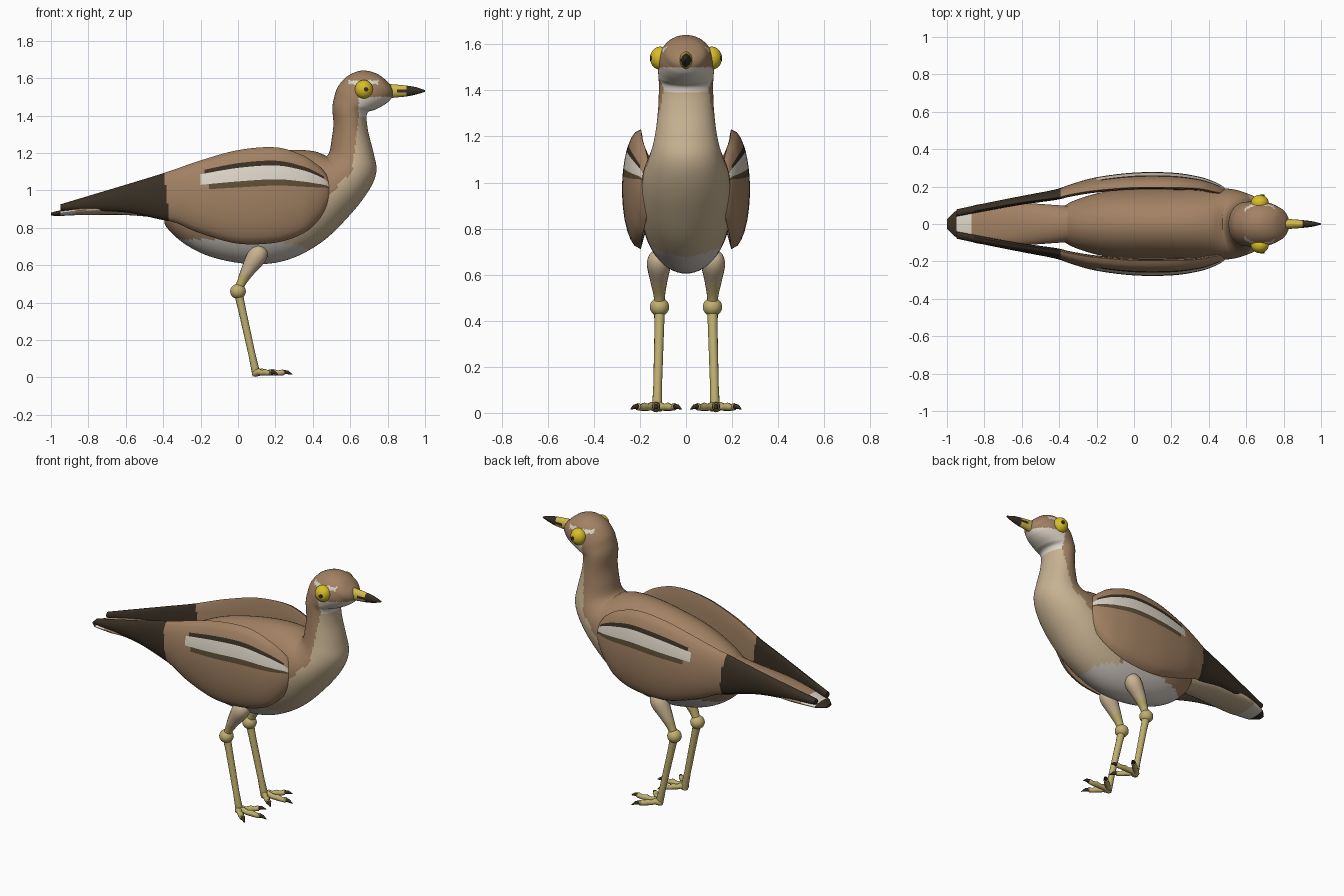
import bpy, bmesh, math
from mathutils import Vector

if "Cube" in bpy.data.objects:
    bpy.data.objects.remove(bpy.data.objects["Cube"])

COLOURS = {
    "brown": (0.36, 0.22, 0.125), "tan": (0.58, 0.45, 0.29), "white": (0.72, 0.66, 0.57),
    "dark": (0.04, 0.028, 0.017), "dark_brown": (0.11, 0.075, 0.036),
    "leg_yellow": (0.52, 0.43, 0.16), "eye_yellow": (0.70, 0.52, 0.02),
    "beak_yellow": (0.65, 0.50, 0.07), "belly_grey": (0.62, 0.57, 0.52),
}
NAMES = list(COLOURS)
MATS = []
for n, c in COLOURS.items():
    m = bpy.data.materials.new(n)
    m.diffuse_color = (*c, 1)
    m.use_nodes = True
    m.node_tree.nodes["Principled BSDF"].inputs["Base Color"].default_value = m.diffuse_color
    MATS.append(m)


def smooth_rows(rows, steps):
    """Catmull-Rom interpolation of rows of numbers."""
    out = []
    for i in range(len(rows) - 1):
        p0, p1, p2, p3 = (rows[max(0, min(len(rows) - 1, i + k))] for k in (-1, 0, 1, 2))
        for s in range(steps):
            t = s / steps
            out.append([0.5 * (2 * b + (c - a) * t + (2 * a - 5 * b + 4 * c - d) * t * t
                               + (3 * b - a - 3 * c + d) * t ** 3)
                        for a, b, c, d in zip(p0, p1, p2, p3)])
    return out + [list(rows[-1])]


def loft(name, rings, rule, angle=40):
    """Skin closed rings; rule(centre, normal, column) gives a colour name."""
    bm = bmesh.new()
    vs = [[bm.verts.new(p) for p in r] for r in rings]
    n = len(vs[0])
    col = {}
    for a, b in zip(vs, vs[1:]):
        for j in range(n):
            f = bm.faces.new((a[j], a[(j + 1) % n], b[(j + 1) % n], b[j]))
            col[f] = j
    for end in (vs[0], vs[-1]):
        col[bm.faces.new(end)] = -1
    bmesh.ops.recalc_face_normals(bm, faces=bm.faces[:])
    for f in bm.faces:
        f.smooth = True
        f.material_index = NAMES.index(rule(f.calc_center_median(), f.normal, col[f]))
    me = bpy.data.meshes.new(name)
    bm.to_mesh(me)
    bm.free()
    for m in MATS:
        me.materials.append(m)
    me.set_sharp_from_angle(angle=math.radians(angle))
    ob = bpy.data.objects.new(name, me)
    bpy.context.collection.objects.link(ob)
    return ob


def section(xb, zb, xf, zf, w, n):
    """Ellipse spanning a back point and a front point in the side plane."""
    ring = []
    for k in range(n):
        a = 2 * math.pi * k / n
        c = math.cos(a) / 2
        ring.append(((xb + xf) / 2 + (xb - xf) * c, w * math.sin(a), (zb + zf) / 2 + (zb - zf) * c))
    return ring


def tube(name, pts, rule, n=12):
    """Round limb through (x, y, z, radius) points."""
    rings = []
    for i, p in enumerate(pts):
        d = Vector(pts[min(i + 1, len(pts) - 1)][:3]) - Vector(pts[max(i - 1, 0)][:3])
        q = d.to_track_quat('Z', 'Y')
        rings.append([Vector(p[:3]) + q @ Vector((p[3] * math.cos(t), p[3] * math.sin(t), 0))
                      for t in (2 * math.pi * k / n for k in range(n))])
    return loft(name, rings, rule)


def ball(name, centre, size, colour):
    rings = [[(centre[0] + size[0] * math.sin(u) * math.cos(v), centre[1] + size[1] * math.sin(u) * math.sin(v),
               centre[2] + size[2] * math.cos(u)) for v in (2 * math.pi * k / 24 for k in range(24))]
             for u in (math.pi * (0.02 + 0.96 * i / 14) for i in range(15))]
    return loft(name, rings, lambda c, nn, j: colour, 60)


# Body, neck and head: back point, front point, half width
BODY = [
    (-.40, .90, -.395, .85, .03), (-.38, .98, -.38, .80, .09), (-.28, 1.06, -.28, .71, .14),
    (-.10, 1.14, -.13, .64, .18), (.10, 1.19, .08, .605, .195), (.28, 1.215, .27, .63, .20),
    (.40, 1.21, .45, .725, .195), (.46, 1.19, .60, .87, .185), (.475, 1.185, .70, 1.0, .165),
    (.49, 1.21, .74, 1.1, .145), (.50, 1.27, .725, 1.2, .13), (.51, 1.35, .695, 1.32, .12),
    (.505, 1.44, .69, 1.41, .118), (.515, 1.50, .73, 1.43, .12), (.535, 1.555, .77, 1.45, .122),
    (.585, 1.61, .80, 1.47, .118), (.66, 1.64, .815, 1.485, .102), (.74, 1.625, .825, 1.50, .08),
    (.80, 1.58, .83, 1.515, .045), (.822, 1.55, .83, 1.53, .012),
]


def body_colour(c, n, j):
    x, z = c.x, c.z
    if z > 1.39:
        if .59 < x < .75 and 1.567 < z < 1.588 and abs(c.y) > .06:
            return "white"
        return "white" if x > .645 and z < 1.5 else "brown"
    if x < .37 and z < .74 - max(0, x - .2) * .3:
        return "belly_grey"
    edge = .61 + (z - 1.1) * .12 if z > 1.1 else .61 - (1.1 - z) * 1.0
    return "tan" if x > edge else "brown"


loft("body_neck_head", [section(*r, 64) for r in smooth_rows(BODY, 7)], body_colour)

# Tail: x, top, bottom, half width
TAIL = [(-.28, 1.03, .83, .09), (-.40, .995, .85, .10), (-.6, .96, .868, .112), (-.8, .925, .868, .108),
        (-.87, .912, .867, .095), (-.95, .893, .863, .07), (-.975, .888, .863, .05), (-1.0, .88, .866, .025)]


def tail_colour(c, n, j):
    if c.x < -.95:
        return "dark"
    if c.x < -.87:
        return "white"
    return "tan" if n.z < -.3 else "brown"


loft("tail", [section(x, t, x, b, w, 32) for x, t, b, w in smooth_rows(TAIL, 5)], tail_colour)

# Wings: x, top, bottom, inner y, outer y; the stripes follow fixed height fractions
WING = [(.497, 1.03, .97, .165, .18), (.47, 1.09, .90, .165, .205), (.42, 1.14, .83, .175, .23),
        (.34, 1.19, .765, .19, .255), (.20, 1.23, .72, .195, .275), (0, 1.215, .715, .195, .275),
        (-.20, 1.16, .77, .18, .25), (-.33, 1.115, .825, .16, .215), (-.42, 1.085, .845, .14, .185),
        (-.6, 1.03, .882, .115, .15), (-.8, .97, .888, .08, .11), (-.95, .925, .89, .052, .078)]
FR = [0, .03, .08, .15, .25, .35, .45, .53, .60, .665, .74, .81, .86, .93, .975, 1]
INNER = [.95, .8, .6, .4, .2, .06]


def wing_colour(c, n, j):
    if c.x < -.38 - .1 * (c.z - .96):
        return "dark"
    if 0 <= j < len(FR) - 1:
        f = (FR[j] + FR[j + 1]) / 2
        if -.2 < c.x < .485 and .665 < f < .81:
            return "white"
        if -.17 < c.x < .46 and .81 < f < .86:
            return "dark"
        if -.16 < c.x < .485 and .60 < f < .665:
            return "dark_brown"
    return "brown"


for side, s in (("left", 1), ("right", -1)):
    rings = []
    for x, t, b, yi, yo in smooth_rows(WING, 8):
        bulge = lambda f: math.sqrt(max(0, 1 - (2 * f - 1) ** 2))
        ring = [(x, s * (yi + (yo - yi) * bulge(f)), b + (t - b) * f) for f in FR]
        ring += [(x, s * (yi - .012 * bulge(f)), b + (t - b) * f) for f in INNER]
        rings.append(ring)
    loft(side + "_wing", rings, wing_colour)

    # Eye with pupil
    ball(side + "_eye", (.673, s * .112, 1.54), (.048, .044, .05), "eye_yellow")
    tube(side + "_pupil", [(.685, s * .15, 1.54, .012), (.685, s * .157, 1.54, .012)], lambda c, n, j: "dark")

    # Thigh, ankle joint and shank
    tube(side + "_thigh", smooth_rows([(.135, s * .118, .70, .012), (.125, s * .118, .685, .04),
         (.10, s * .118, .645, .052), (.055, s * .118, .575, .038), (.02, s * .116, .51, .025),
         (0, s * .115, .46, .022)], 4), lambda c, n, j: "tan" if c.z > .55 else "leg_yellow", 16)
    ball(side + "_ankle", (0, s * .115, .46), (.042, .042, .04), "leg_yellow")
    tube(side + "_shank", [(0, s * .115, .46, .024), (.02, s * .116, .37, .021), (.075, s * .123, .12, .019),
         (.095, s * .125, .03, .022), (.098, s * .125, .008, .02)], lambda c, n, j: "leg_yellow")

    # Three front toes with dark claws
    for k, (ang, ln) in enumerate(((-42, .125), (0, .16), (42, .125))):
        dx, dy = math.cos(math.radians(ang)), math.sin(math.radians(ang))
        prof = ((0, .02, .018), (.25, .03, .018), (.4, .024, .015), (.6, .027, .018), (.78, .023, .014),
                (.95, .027, .016), (1.0, .025, .010))
        at = lambda d: (.09 + dx * d, s * .13 + dy * d)
        tube(f"{side}_toe_{k + 1}", [(*at(ln * t), z, r) for t, z, r in prof], lambda c, n, j: "leg_yellow")
        tube(f"{side}_claw_{k + 1}", [(*at(ln * .95), .028, .012), (*at(ln + .015), .027, .010),
             (*at(ln + .04), .016, .002)], lambda c, n, j: "dark")

# Beak: x, top, bottom, half width
BEAK = [(.79, 1.57, 1.49, .03), (.85, 1.565, 1.497, .025), (.90, 1.56, 1.502, .021),
        (.95, 1.552, 1.512, .015), (1.0, 1.536, 1.527, .003)]


def beak_colour(c, n, j):
    slit = c.x > .855 and abs(c.z - 1.532) < .006
    return "dark" if c.x > .9 or slit else "beak_yellow"


loft("beak", [section(x, t, x, b, w, 24) for x, t, b, w in smooth_rows(BEAK, 5)], beak_colour)
